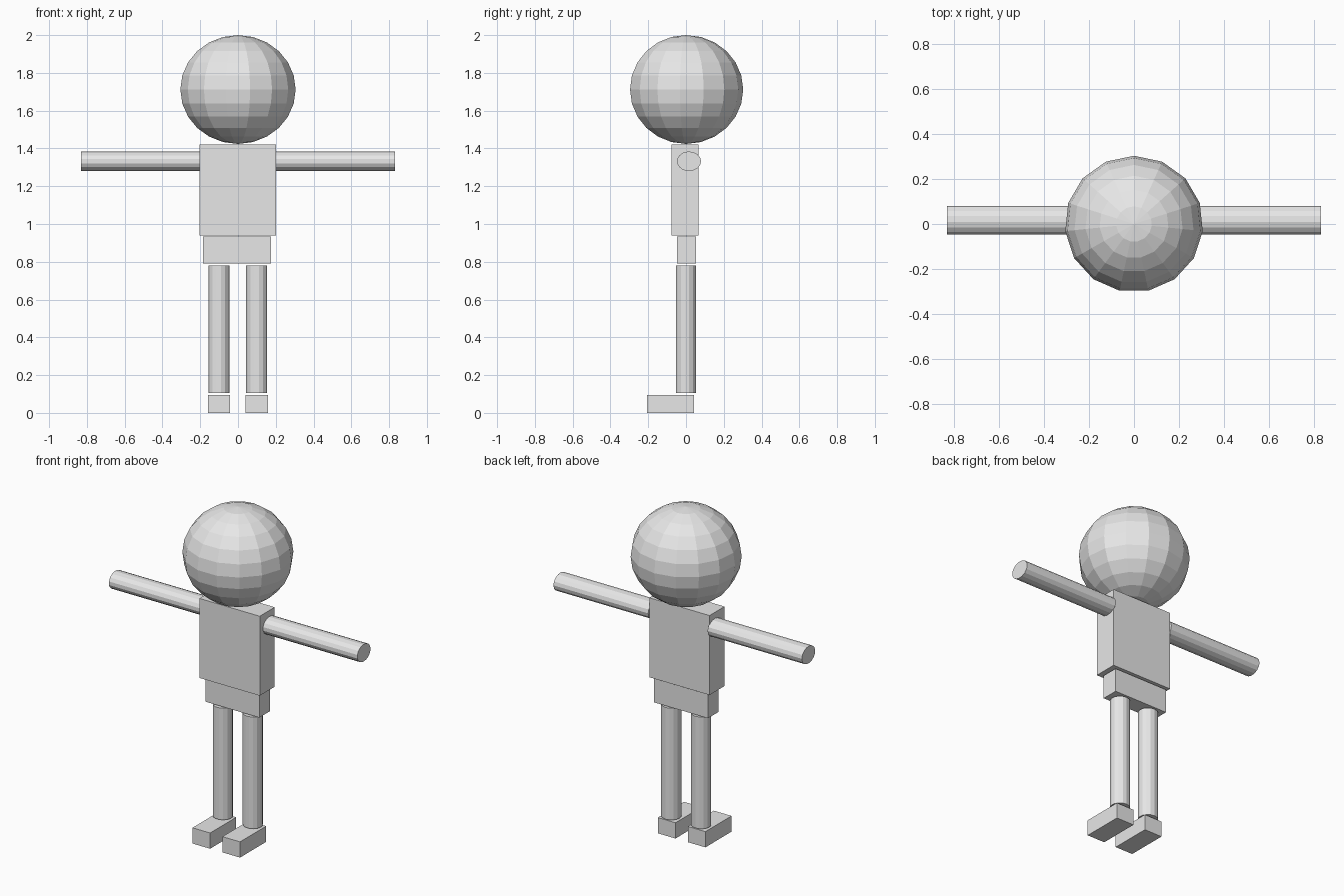
import bpy
import bmesh
import math
from mathutils import Matrix, Vector

if "Cube" in bpy.data.objects:
    bpy.data.objects.remove(bpy.data.objects["Cube"], do_unlink=True)

SIDES = 15

# One plain grey for the whole figure
grey = bpy.data.materials.new("light grey")
grey.use_nodes = True
grey.diffuse_color = (0.8, 0.8, 0.8, 1)
grey.node_tree.nodes["Principled BSDF"].inputs["Base Color"].default_value = (0.8, 0.8, 0.8, 1)


def finish(name, bm, low, high, turn=None):
    """Fit a unit shape (-1..1 on each axis) to a bounding box and link it."""
    low, high = Vector(low), Vector(high)
    fit = Matrix.Translation((low + high) / 2) @ Matrix.Diagonal((*((high - low) / 2), 1))
    bm.transform(fit @ (turn or Matrix()))
    mesh = bpy.data.meshes.new(name)
    bm.to_mesh(mesh)
    bm.free()
    mesh.materials.append(grey)
    obj = bpy.data.objects.new(name, mesh)
    bpy.context.collection.objects.link(obj)
    return obj


def box(name, low, high):
    bm = bmesh.new()
    bmesh.ops.create_cube(bm, size=2)
    return finish(name, bm, low, high)


def cylinder(name, low, high, turn=None):
    bm = bmesh.new()
    bmesh.ops.create_cone(bm, cap_ends=True, segments=SIDES, radius1=1, radius2=1, depth=2)
    return finish(name, bm, low, high, turn)


# Head: a faceted ball, slightly flattened
bm = bmesh.new()
bmesh.ops.create_uvsphere(bm, u_segments=SIDES, v_segments=12, radius=1)
finish("head", bm, (-0.307, -0.303, 1.424), (0.307, 0.303, 2.0))

# Body blocks
box("torso", (-0.203, -0.078, 0.94), (0.2, 0.065, 1.42))
box("pelvis", (-0.184, -0.048, 0.79), (0.176, 0.053, 0.933))

# Limbs and feet
sideways = Matrix.Rotation(math.pi / 2, 4, 'Y')
cylinder("right_arm", (-0.83, -0.048, 1.28), (-0.2, 0.08, 1.384), sideways)
cylinder("left_arm", (0.197, -0.048, 1.28), (0.83, 0.08, 1.384), sideways)
for side, x in (("right", -0.101), ("left", 0.099)):
    cylinder(side + "_leg", (x - 0.056, -0.054, 0.105), (x + 0.056, 0.054, 0.78))
    box(side + "_foot", (x - 0.059, -0.206, 0), (x + 0.059, 0.043, 0.095))
